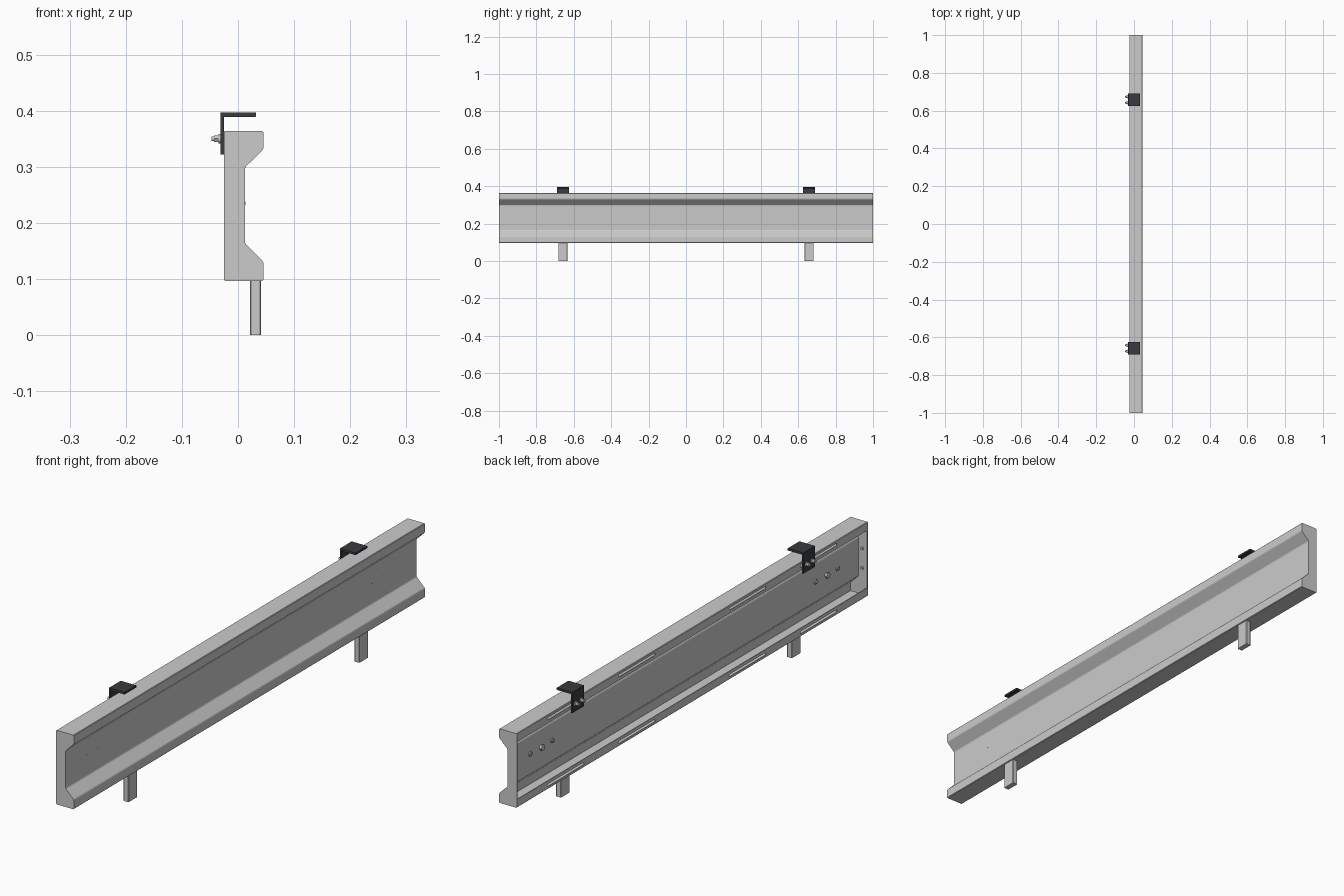
import bpy, bmesh, math
from mathutils import Vector

if "Cube" in bpy.data.objects:
    bpy.data.objects.remove(bpy.data.objects["Cube"])

DARK = bpy.data.materials.new("dark_steel")
DARK.diffuse_color = (0.04, 0.043, 0.05, 1)
DARK.use_nodes = True
DARK.node_tree.nodes["Principled BSDF"].inputs["Base Color"].default_value = DARK.diffuse_color


def soften(pts, r, closed=True):
    """Clip each corner of a 2D path by distance r."""
    out, n = [], len(pts)
    for i, p in enumerate(pts):
        if not closed and i in (0, n - 1):
            out.append(p)
            continue
        p = Vector(p)
        for q in (pts[i - 1], pts[(i + 1) % n]):
            out.append(tuple(p + (Vector(q) - p).normalized() * r))
    return out


def ngon(u, v, r, n):
    return [(u + r * math.cos(2 * math.pi * i / n), v + r * math.sin(2 * math.pi * i / n)) for i in range(n)]


def rect(u0, u1, v0, v1):
    return [(u0, v0), (u1, v0), (u1, v1), (u0, v1)]


def place(axis, t, p):
    return {'X': (t, p[0], p[1]), 'Y': (p[0], t, p[1]), 'Z': (p[0], p[1], t)}[axis]


def build(name, prisms, mat=None):
    """One object from a list of prisms: (outline, axis, low, high)."""
    bm = bmesh.new()
    for pts, axis, lo, hi in prisms:
        a = [bm.verts.new(place(axis, lo, p)) for p in pts]
        b = [bm.verts.new(place(axis, hi, p)) for p in pts]
        bm.faces.new(a)
        bm.faces.new(b[::-1])
        for i in range(len(a)):
            j = (i + 1) % len(a)
            bm.faces.new((a[j], a[i], b[i], b[j]))
    bmesh.ops.recalc_face_normals(bm, faces=bm.faces)
    return finish(name, bm, mat)


def finish(name, bm, mat=None):
    me = bpy.data.meshes.new(name)
    bm.to_mesh(me)
    bm.free()
    ob = bpy.data.objects.new(name, me)
    bpy.context.collection.objects.link(ob)
    if mat:
        me.materials.append(mat)
    return ob


def smooth(ob):
    bpy.ops.object.select_all(action='DESELECT')
    ob.select_set(True)
    bpy.context.view_layer.objects.active = ob
    bpy.ops.object.shade_smooth_by_angle(angle=math.radians(35))


# Folded sheet beam, open at the back with two return lips
X0, X1, XW, Z0, Z1, T = -0.025, 0.045, 0.0127, 0.0965, 0.364, 0.003
outline = [(X0, Z0), (X1, Z0), (X1, 0.131), (XW, 0.163),
           (XW, 0.299), (X1, 0.331), (X1, Z1), (X0, Z1)]
path = soften([(X0, Z0 + 0.03)] + outline + [(X0, Z1 - 0.03)], 0.002, closed=False)
bm = bmesh.new()
rows = [[bm.verts.new((x, y, z)) for x, z in path] for y in (-1 + T, 1 - T)]
for i in range(len(path) - 1):
    bm.faces.new((rows[0][i], rows[1][i], rows[1][i + 1], rows[0][i + 1]))
beam = finish("beam", bm)
sol = beam.modifiers.new("sheet", 'SOLIDIFY')
sol.thickness, sol.offset, sol.use_even_offset = T, -1, True

# Long slots in both lips
slots = []
for z in (Z0 + 0.014, Z1 - 0.014):
    for y in (-0.72, -0.315, 0.315, 0.72):
        h, r = 0.10, 0.0045
        arc = [(y + s * h + r * math.cos(a), z + r * math.sin(a))
               for s, a0 in ((1, -90), (-1, 90))
               for a in (math.radians(a0 + 30 * k) for k in range(7))]
        slots.append((arc, 'X', X0 - 0.01, X0 + 0.01))
cutter = build("slot_cutter", slots)
cutter.hide_render = True
cut = beam.modifiers.new("slots", 'BOOLEAN')
cut.operation, cut.object, cut.solver = 'DIFFERENCE', cutter, 'EXACT'
bpy.context.view_layer.update()
dg = bpy.context.evaluated_depsgraph_get()
cut_mesh = bpy.data.meshes.new_from_object(beam.evaluated_get(dg))
beam.modifiers.clear()
beam.data = cut_mesh
bpy.data.objects.remove(cutter)

for s, side in ((-1, "front"), (1, "back")):
    # End cap with two studs on its inner face
    build(f"{side}_end_cap", [(soften(outline, 0.002), 'Y', s * (1 - T), s)])
    smooth(build(f"{side}_cap_studs", [(ngon(-0.006, z, 0.005, 16), 'Y', s * (1 - T), s * 0.991)
                                       for z in (0.195, 0.265)]))

    # Row of studs through the web, the middle one with a nut
    web = []
    for y in (0.75, 0.813, 0.876):
        web.append((ngon(s * y, 0.235, 0.0035, 16), 'X', 0.001, XW + 0.0004))
        web.append((ngon(s * y, 0.235, 0.0085, 20), 'X', 0.0055, XW - T))
    web.append((ngon(s * 0.813, 0.235, 0.011, 6), 'X', 0.0, 0.0055))
    smooth(build(f"{side}_web_studs", web))

    # Support leg
    yc = s * 0.658
    build(f"{side}_leg", [(soften(rect(0.021, 0.041, yc - 0.025, yc + 0.025), 0.002),
                           'Z', 0, Z0)])

    # Angle bracket on top of the beam
    angle = [(-0.031, 0.3215), (X0, 0.3215), (X0, 0.389), (0.032, 0.389),
             (0.032, 0.397), (-0.031, 0.397)]
    build(f"{side}_bracket", [(soften(angle, 0.0007), 'Y', yc - 0.033, yc + 0.033)], DARK)

    # Bracket bolts with washers and nuts
    bolts = []
    for y in (yc - 0.016, yc + 0.016):
        z = Z1 - 0.014
        bolts += [(ngon(y, z, 0.004, 16), 'X', -0.047, -0.017),
                  (ngon(y, z, 0.0085, 20), 'X', -0.0345, -0.031),
                  (ngon(y, z, 0.007, 6), 'X', -0.043, -0.0345),
                  (ngon(y, z, 0.0075, 6), 'X', X0 + T, -0.017)]
    smooth(build(f"{side}_bracket_bolts", bolts))
